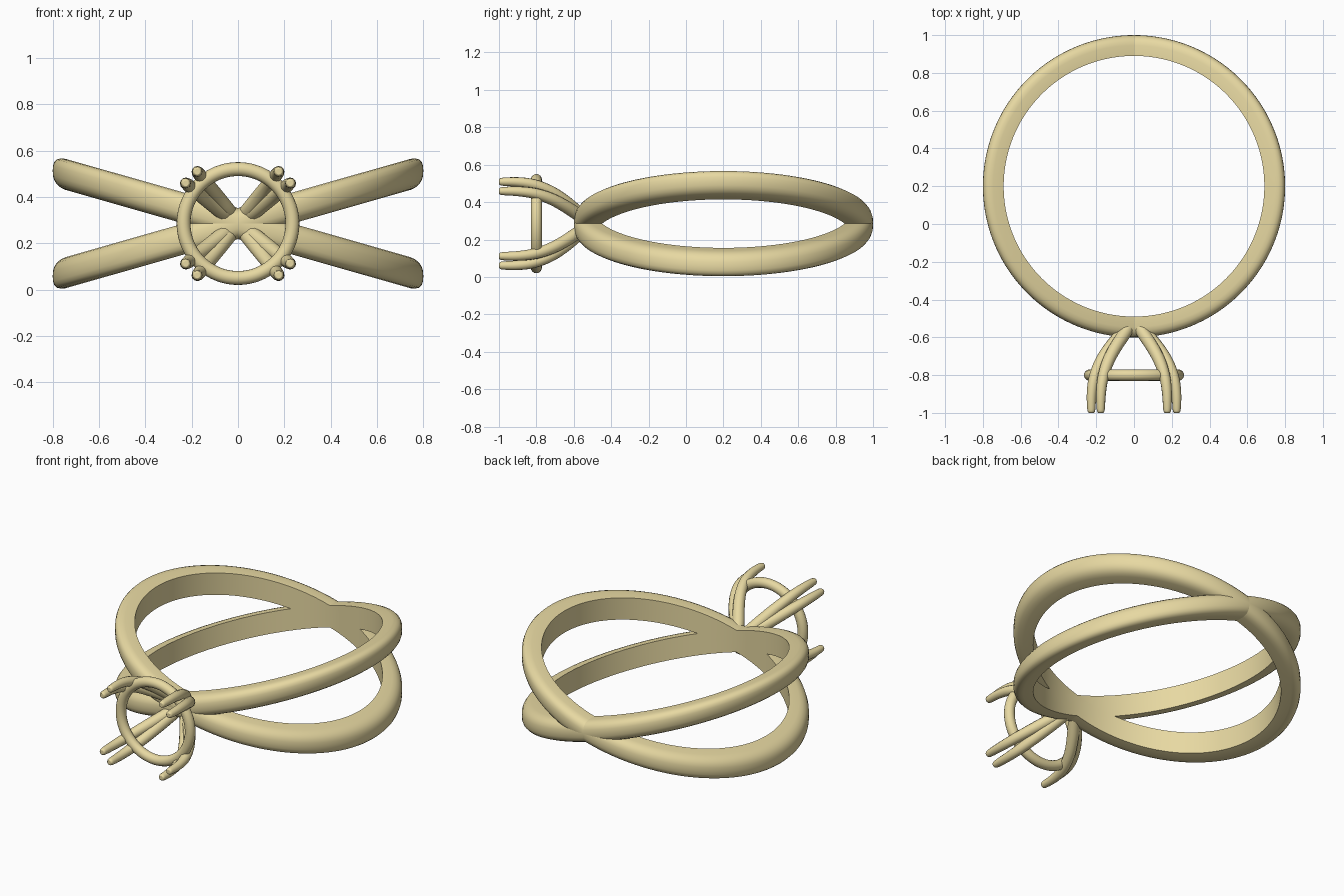
import bpy, bmesh, math
from mathutils import Vector

if "Cube" in bpy.data.objects:
    bpy.data.objects.remove(bpy.data.objects["Cube"])

CZ = 0.285          # height of the ring's centre
SLOPE = 0.285       # slant of the two crossing bands
H = 0.067           # half width of a band

gold = bpy.data.materials.new("gold")
gold.diffuse_color = (0.80, 0.69, 0.36, 1)
gold.use_nodes = True
gold.node_tree.nodes["Principled BSDF"].inputs["Base Color"].default_value = gold.diffuse_color


def finish(ob, angle=40):
    ob.data.materials.clear()
    ob.data.materials.append(gold)
    bpy.ops.object.select_all(action='DESELECT')
    ob.select_set(True)
    bpy.context.view_layer.objects.active = ob
    bpy.ops.object.shade_smooth_by_angle(angle=math.radians(angle))


# Slanted bands: flat inside, rounded outside, swept around a circle
def band(name, slope, n=160):
    half = [(0.69, H), (0.745, H), (0.765, 0.063), (0.782, 0.054),
            (0.793, 0.040), (0.799, 0.022)]
    profile = [(r, -z) for r, z in half] + [(0.80, 0)] + half[::-1]
    bm = bmesh.new()
    rows = []
    for i in range(n):
        a = 2 * math.pi * i / n
        c, s = math.cos(a), math.sin(a)
        rows.append([bm.verts.new((r * c, 0.2 + r * s, CZ + z + slope * r * c))
                     for r, z in profile])
    m = len(profile)
    for i in range(n):
        p, q = rows[i], rows[(i + 1) % n]
        for j in range(m):
            k = (j + 1) % m
            bm.faces.new((p[j], q[j], q[k], p[k]))
    bmesh.ops.recalc_face_normals(bm, faces=bm.faces)
    me = bpy.data.meshes.new(name)
    bm.to_mesh(me)
    bm.free()
    ob = bpy.data.objects.new(name, me)
    bpy.context.collection.objects.link(ob)
    finish(ob)


band("band_rising_right", SLOPE)
band("band_rising_left", -SLOPE)


# Claw prongs: tapered tubes that flare out and then run straight forward
def prong(name, x, z):
    path = [(-0.525, 0.13, 0.024), (-0.53, 0.14, 0.032), (-0.57, 0.24, 0.035),
            (-0.64, 0.52, 0.034), (-0.72, 0.77, 0.032), (-0.81, 0.94, 0.029),
            (-0.90, 1.0, 0.026), (-0.985, 1.0, 0.022), (-0.998, 1.0, 0.017),
            (-1.0, 1.0, 0.012)]
    cu = bpy.data.curves.new(name, 'CURVE')
    cu.dimensions = '3D'
    cu.bevel_depth = 1.0
    cu.bevel_resolution = 4
    cu.use_fill_caps = True
    sp = cu.splines.new('NURBS')
    sp.points.add(len(path) - 1)
    for pt, (y, f, r) in zip(sp.points, path):
        pt.co = (x * f, y, CZ + z * f, 1)
        pt.radius = r
    sp.order_u = 3
    sp.use_endpoint_u = True
    sp.resolution_u = 5
    ob = bpy.data.objects.new(name, cu)
    bpy.context.collection.objects.link(ob)
    bpy.ops.object.select_all(action='DESELECT')
    ob.select_set(True)
    bpy.context.view_layer.objects.active = ob
    bpy.ops.object.convert(target='MESH')
    finish(bpy.context.view_layer.objects.active, 50)


for sx, side in ((-1, "left"), (1, "right")):
    for sz, level in ((-1, "lower"), (1, "upper")):
        prong(f"prong_{level}_{side}_outer", sx * 0.226, sz * 0.174)
        prong(f"prong_{level}_{side}_inner", sx * 0.176, sz * 0.224)

# Round wire that ties the prongs together
bpy.ops.mesh.primitive_torus_add(major_radius=0.235, minor_radius=0.030,
                                 major_segments=96, minor_segments=16,
                                 location=(0, -0.80, CZ),
                                 rotation=(math.pi / 2, 0, 0))
wire = bpy.context.object
wire.name = "stone_seat_wire"
finish(wire)
